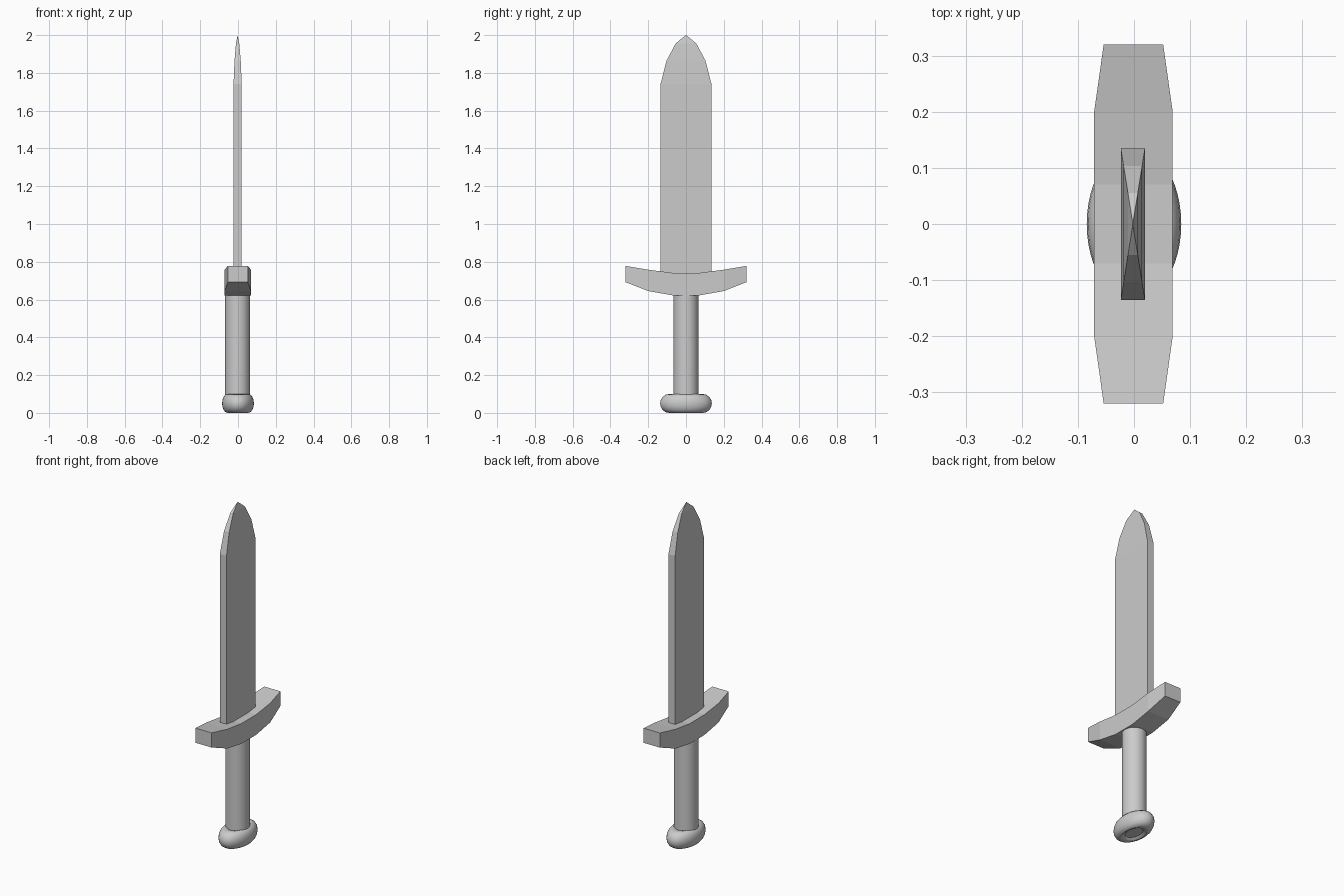
import bpy, bmesh

if "Cube" in bpy.data.objects:
    bpy.data.objects.remove(bpy.data.objects["Cube"])


def loft(name, sections):
    """Join rings of equal vertex count into a closed, flat-shaded solid."""
    bm = bmesh.new()
    rings = [[bm.verts.new(p) for p in s] for s in sections]
    n = len(rings[0])
    for a, b in zip(rings, rings[1:]):
        for i in range(n):
            j = (i + 1) % n
            bm.faces.new((a[i], a[j], b[j], b[i]))
    bm.faces.new(rings[0][::-1])
    bm.faces.new(rings[-1])
    bmesh.ops.remove_doubles(bm, verts=bm.verts, dist=0.0005)
    bmesh.ops.recalc_face_normals(bm, faces=bm.faces)
    me = bpy.data.meshes.new(name)
    bm.to_mesh(me)
    bm.free()
    ob = bpy.data.objects.new(name, me)
    bpy.context.collection.objects.link(ob)
    return ob


CX = -0.002  # slight sideways offset of the blade and grip

# Blade: rectangular sections shrinking to a rounded point
blade = [(0.135, 0.70), (0.135, 1.74), (0.103, 1.865), (0.055, 1.955), (0.001, 2.0)]
loft("blade", [[(CX + sx * w * 0.16, sy * w, z)
                for sx, sy in ((-1, -1), (1, -1), (1, 1), (-1, 1))]
               for w, z in blade])

# Guard: upswept crossbar, half stations (y, half width, bottom, top) mirrored
half = [(0.07, 0.07, 0.622, 0.741), (0.2, 0.07, 0.645, 0.758), (0.32, 0.053, 0.692, 0.778)]
stations = [(-y, w, b, t) for y, w, b, t in reversed(half)] + half
loft("guard", [[(-0.001 - w, y, b), (-0.001 + w, y, b), (-0.001 + w, y, t), (-0.001 - w, y, t)]
               for y, w, b, t in stations])

# Grip: plain round handle
bpy.ops.mesh.primitive_cylinder_add(vertices=32, radius=0.066, depth=0.64,
                                    location=(CX, 0, 0.33))
bpy.context.object.name = "grip"
bpy.ops.object.shade_smooth_by_angle()

# Pommel: ring flattened sideways around the grip's foot
bpy.ops.mesh.primitive_torus_add(major_radius=0.089, minor_radius=0.048,
                                 major_segments=48, minor_segments=16,
                                 location=(0, 0, 0.05))
pommel = bpy.context.object
pommel.name = "pommel"
pommel.scale = (0.615, 1, 1.04)
bpy.ops.object.transform_apply(location=False, rotation=False, scale=True)
bpy.ops.object.shade_smooth_by_angle()
